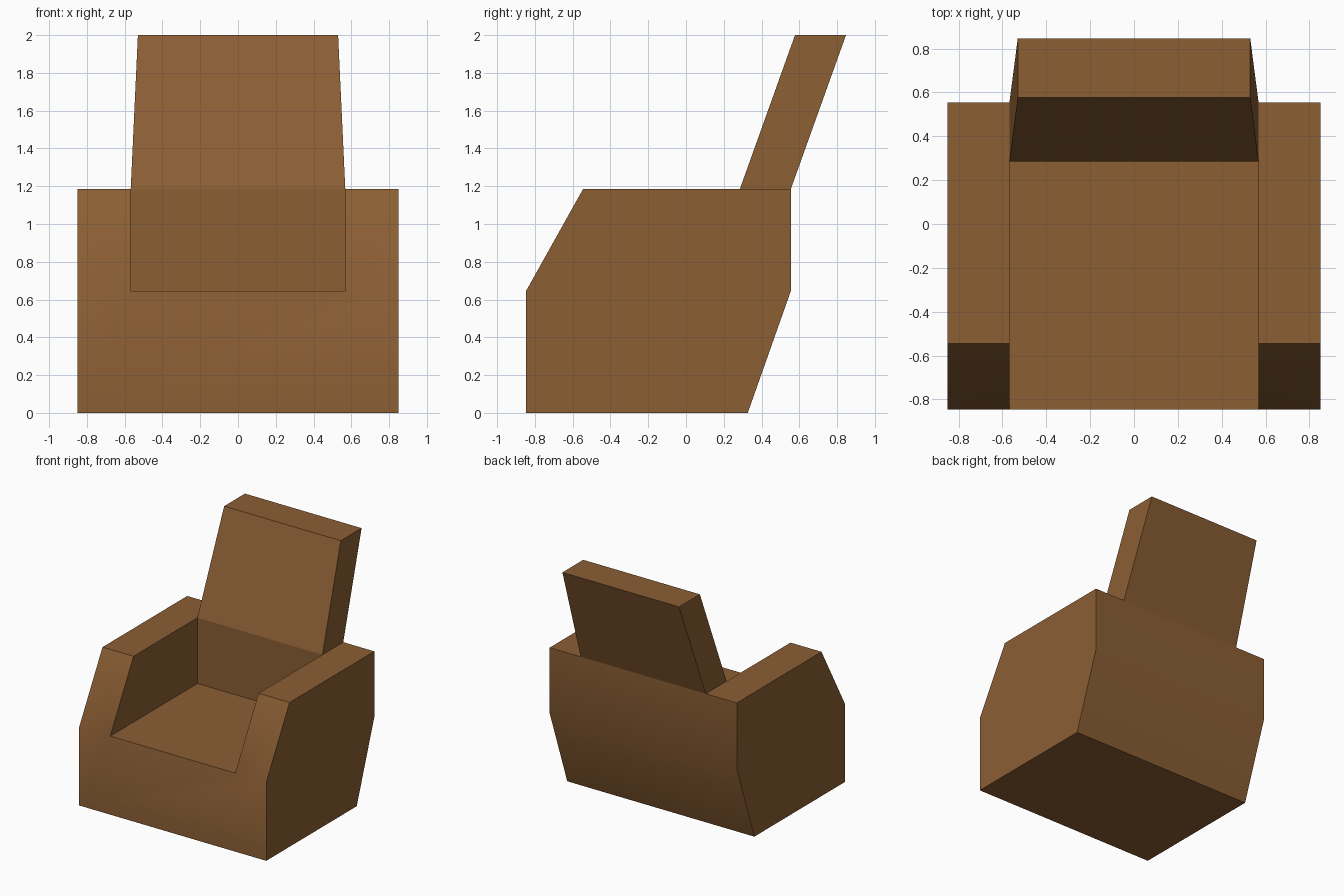
import bpy, bmesh, math

if "Cube" in bpy.data.objects:
    bpy.data.objects.remove(bpy.data.objects["Cube"])

brown = bpy.data.materials.new("brown upholstery")
brown.diffuse_color = (0.258, 0.112, 0.034, 1)
brown.use_nodes = True
brown.node_tree.nodes["Principled BSDF"].inputs["Base Color"].default_value = brown.diffuse_color


def loft(name, left, right):
    """Closed solid between two matching outlines of 3D points."""
    bm = bmesh.new()
    a = [bm.verts.new(p) for p in left]
    b = [bm.verts.new(p) for p in right]
    n = len(a)
    bm.faces.new(a)
    bm.faces.new(b[::-1])
    for i in range(n):
        j = (i + 1) % n
        bm.faces.new((a[j], a[i], b[i], b[j]))
    bmesh.ops.recalc_face_normals(bm, faces=bm.faces)
    mesh = bpy.data.meshes.new(name)
    bm.to_mesh(mesh)
    bm.free()
    mesh.materials.append(brown)
    obj = bpy.data.objects.new(name, mesh)
    bpy.context.collection.objects.link(obj)
    return obj


def extrude_x(name, profile, half):
    """Side profile (y, z) extruded from -half to +half."""
    return loft(name, [(-half, y, z) for y, z in profile],
                [(half, y, z) for y, z in profile])


W, SEAT_W = 0.85, 0.568      # half widths of chair and seat
SEAT_Z, ARM_Z = 0.645, 1.185
FRONT, BACK, REST = -0.847, 0.555, 0.285

# Chair body with arms, seat hollow cut out
body = extrude_x("armchair_body", [
    (FRONT, 0), (0.327, 0), (BACK, SEAT_Z), (BACK, ARM_Z),
    (-0.545, ARM_Z), (FRONT, SEAT_Z)], W)
cutter = extrude_x("seat_cutter", [
    (-1.2, SEAT_Z), (REST, SEAT_Z), (REST, 1.6), (-1.2, 1.6)], SEAT_W)
cutter.hide_render = True

bpy.ops.object.select_all(action='DESELECT')
bpy.context.view_layer.objects.active = body
body.select_set(True)
cut = body.modifiers.new("seat_hollow", 'BOOLEAN')
cut.operation = 'DIFFERENCE'
cut.solver = 'EXACT'
cut.object = cutter
bpy.ops.object.modifier_apply(modifier=cut.name)
bpy.data.objects.remove(cutter)
bpy.ops.object.shade_smooth_by_angle(angle=math.radians(35))

# Leaning backrest, narrower at the top
lower = [(REST, ARM_Z, SEAT_W), (BACK, ARM_Z, SEAT_W)]
upper = [(0.847, 2.0, 0.53), (0.577, 2.0, 0.53)]
outline = lower + upper
loft("backrest", [(-w, y, z) for y, z, w in outline],
     [(w, y, z) for y, z, w in outline])
